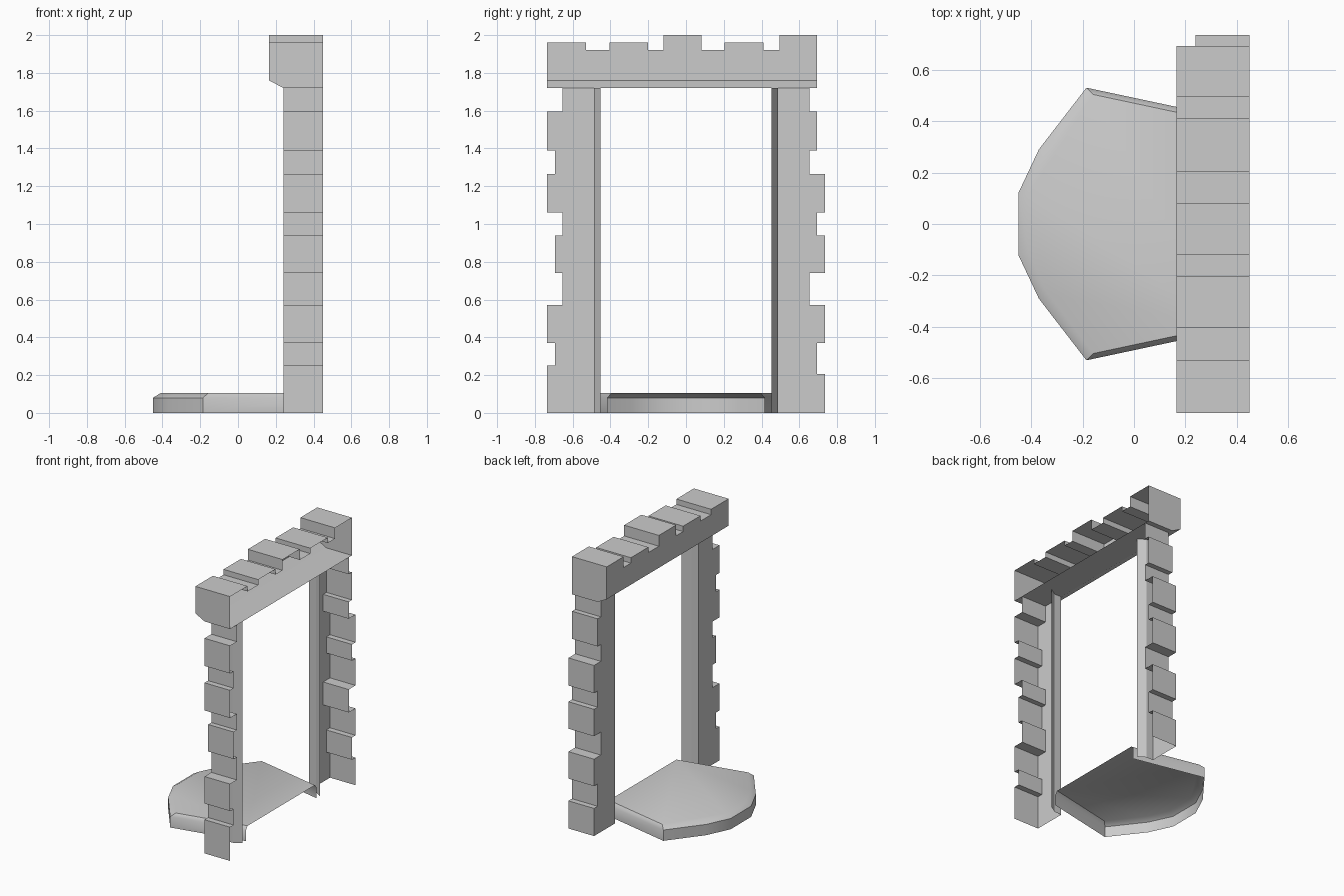
import bpy, bmesh, math
from mathutils import Vector

cube = bpy.data.objects.get("Cube")
if cube:
    bpy.data.objects.remove(cube, do_unlink=True)

stone = bpy.data.materials.new("pale_grey_stone")
stone.diffuse_color = (0.6, 0.6, 0.6, 1)
stone.use_nodes = True
stone.node_tree.nodes["Principled BSDF"].inputs["Base Color"].default_value = (0.6, 0.6, 0.6, 1)

BACK, FACE, LEDGE = 0.45, 0.24, 0.165     # depths in x
LINTEL_Z = 1.72


def loft(rings, is_open):
    """Closed loft through equal rings, then remove the faces left open."""
    bm = bmesh.new()
    loops = [[bm.verts.new(p) for p in ring] for ring in rings]
    bm.faces.new(loops[0])
    bm.faces.new(loops[-1])
    n = len(loops[0])
    for a, b in zip(loops, loops[1:]):
        for i in range(n):
            j = (i + 1) % n
            bm.faces.new((a[i], a[j], b[j], b[i]))
    bmesh.ops.recalc_face_normals(bm, faces=bm.faces)
    doomed = [f for f in bm.faces if is_open(f.normal, f.calc_center_median())]
    bmesh.ops.delete(bm, geom=doomed, context='FACES')
    return bm


def finish(name, bm):
    mesh = bpy.data.meshes.new(name)
    bm.to_mesh(mesh)
    bm.free()
    mesh.materials.append(stone)
    obj = bpy.data.objects.new(name, mesh)
    bpy.context.collection.objects.link(obj)
    return obj


def steps(spans):
    """Turn (start, end, height) spans into a stepped outline."""
    return [p for a, b, h in spans for p in ((a, h), (b, h))]


def spans(breaks, heights):
    return list(zip(breaks, breaks[1:], heights))


# Pillars: toothed outer edge, flat front, open towards the wall
def pillar(name, side, breaks, widths):
    inner = 0.488
    outline = [(w, z) for z, w in steps(spans(breaks, widths))]
    outline += [(inner, LINTEL_Z), (inner, 0)]
    rings = [[(x, side * y, z) for y, z in outline] for x in (FACE, BACK)]

    def is_open(n, c):
        return (n.x > 0.9 or c.z < 0.001 or c.z > LINTEL_Z - 0.001
                or n.y * side < -0.9)
    bm = loft(rings, is_open)
    # Inner jamb with a slanted return
    jamb = [(FACE, inner), (0.298, inner), (0.355, 0.453)]
    cols = [[bm.verts.new((x, side * y, z)) for z in (0, LINTEL_Z)] for x, y in jamb]
    for a, b in zip(cols, cols[1:]):
        f = bm.faces.new((a[0], b[0], b[1], a[1]))
        f.normal_update()
        if f.normal.y * side > 0:
            f.normal_flip()
    finish(name, bm)


WIDE, MID, SLIM = 0.735, 0.693, 0.655
pillar("near_pillar", -1,
       [0, 0.25, 0.37, 0.57, 0.74, 0.94, 1.06, 1.265, 1.39, 1.595, LINTEL_Z],
       [WIDE, MID, WIDE, SLIM, MID, SLIM, WIDE, MID, WIDE, SLIM])
pillar("far_pillar", 1,
       [0, 0.205, 0.37, 0.57, 0.74, 0.94, 1.06, 1.265, 1.39, 1.595, LINTEL_Z],
       [WIDE, MID, WIDE, SLIM, WIDE, MID, WIDE, SLIM, MID, SLIM])

# Lintel: stepped top, chamfered lower front edge, open towards the wall
LOW, HIGH, PEAK = 1.92, 1.96, 2.0
edges = [-0.735, -0.53, -0.405, -0.202, -0.12, 0.082, 0.205, 0.41, 0.495, 0.693]
top = steps(spans(edges, [HIGH, LOW, HIGH, LOW, PEAK, LOW, HIGH, LOW, PEAK]))
rings = []
for x, base in ((LEDGE, 1.76), (FACE, LINTEL_Z), (BACK, LINTEL_Z)):
    ring = [(edges[0], base)] + top + [(edges[-1], base)]
    rings.append([(x, y, z) for y, z in ring])
finish("lintel", loft(rings, lambda n, c: n.x > 0.9))

# Doorstep: faceted slab with a bevelled rim, open below and at the doorway
END = 0.355
half = [(END, 0.415), (-0.185, 0.53), (-0.37, 0.29), (-0.45, 0.12)]
outline = half + [(x, -y) for x, y in reversed(half)]
rings = []
for z, s in ((0, 1), (0.08, 1), (0.105, 0.95)):
    rings.append([(END + (x - END) * s, y * s, z) for x, y in outline])
step = finish("doorstep", loft(rings, lambda n, c: n.x > 0.9 or n.z < -0.9))
bpy.ops.object.select_all(action='DESELECT')
step.select_set(True)
bpy.context.view_layer.objects.active = step
bpy.ops.object.shade_smooth_by_angle(angle=math.radians(40))
